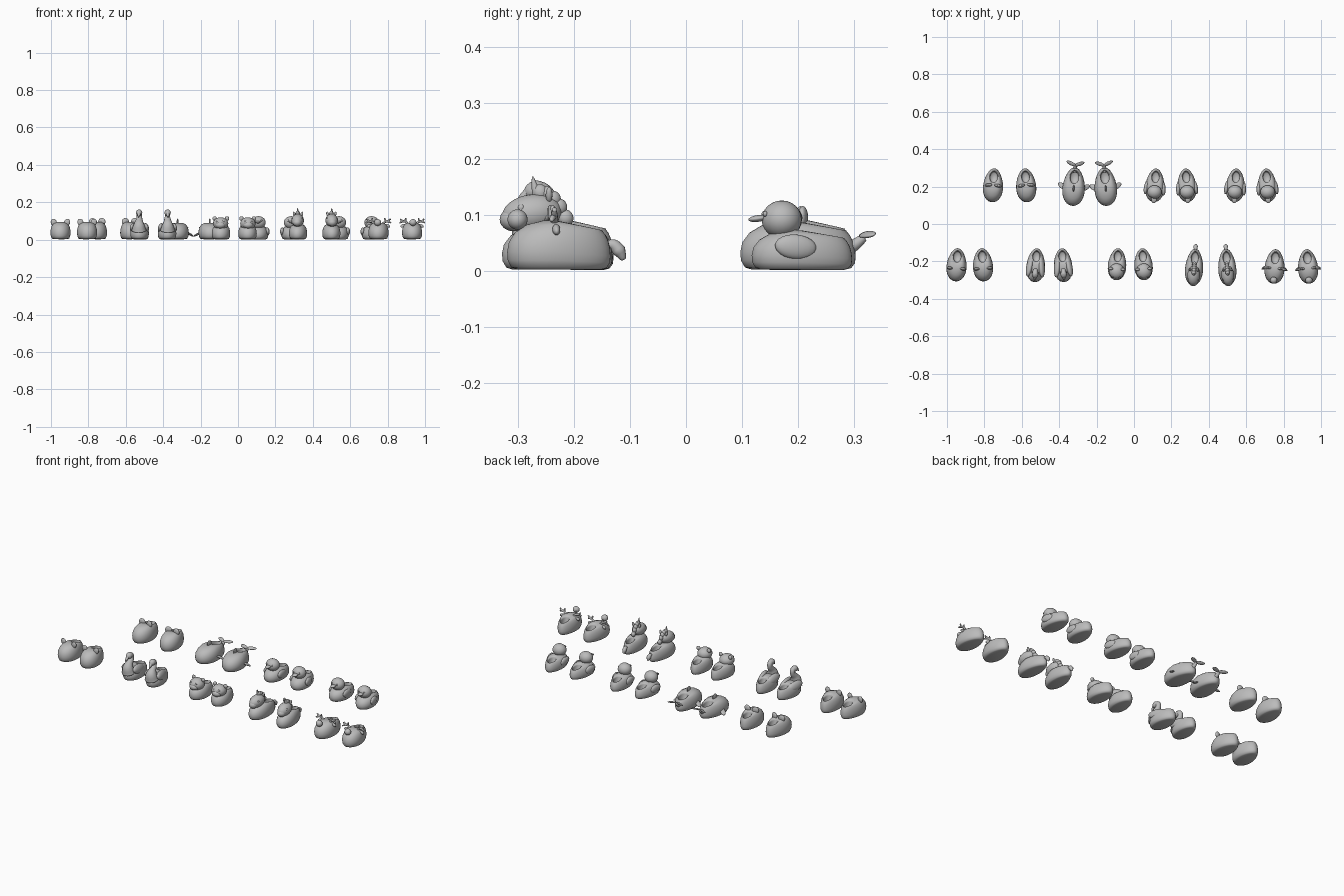
import bpy
import bmesh
from math import sin, cos, pi, radians
from mathutils import Vector, Matrix, Euler

cube = bpy.data.objects.get("Cube")
if cube:
    bpy.data.objects.remove(cube)

grey = bpy.data.materials.new("soft_grey")
grey.use_nodes = True
grey.diffuse_color = (0.5, 0.5, 0.5, 1)
grey.node_tree.nodes["Principled BSDF"].inputs["Base Color"].default_value = (0.5, 0.5, 0.5, 1)


def place(bm, name, pair):
    """Put the same part on both slippers of a pair, toes turned slightly out."""
    bmesh.ops.recalc_face_normals(bm, faces=bm.faces)
    mesh = bpy.data.meshes.new(name)
    bm.to_mesh(mesh)
    bm.free()
    mesh.materials.append(grey)
    for p in mesh.polygons:
        p.use_smooth = True
    kind, xs, y = pair
    for side, x, turn in (("right", xs[0], -4), ("left", xs[1], 4)):
        ob = bpy.data.objects.new(f"{kind}_{side}_{name}", mesh)
        bpy.context.collection.objects.link(ob)
        ob.matrix_world = Matrix.Translation((x, y, 0)) @ Matrix.Rotation(radians(turn), 4, "Z")


def loft(bm, rings):
    """Skin a list of vertex rings and close both ends."""
    n = len(rings[0])
    rows = [[bm.verts.new(p) for p in r] for r in rings]
    for a, b in zip(rows, rows[1:]):
        for i in range(n):
            bm.faces.new((a[i], a[(i + 1) % n], b[(i + 1) % n], b[i]))
    bm.faces.new(rows[0])
    bm.faces.new(rows[-1])


def slipper(pair, sx=1, sy=1, sz=1):
    # centre y, half length, half width, height: sole, upper, opening, footbed
    profile = [
        (0, .072, .038, .003), (0, .082, .046, .007), (0, .088, .051, .020),
        (0, .089, .053, .036), (.001, .087, .052, .054), (.005, .080, .048, .072),
        (.012, .068, .041, .086), (.024, .051, .033, .094), (.038, .038, .027, .095),
        (.042, .032, .023, .093), (.043, .029, .021, .085), (.043, .028, .021, .045),
        (.043, .022, .016, .035)]
    rings = []
    for yc, hl, hw, z in profile:
        ring = []
        for i in range(40):
            a = 2 * pi * i / 40
            y = yc + hl * sin(a)
            ring.append((hw * cos(a) * (1 - 1.8 * y) * sx, y * sy,
                         z * (1 - 2.4 * max(y + .01, 0)) * sz))
        rings.append(ring)
    bm = bmesh.new()
    loft(bm, rings)
    place(bm, "body", pair)


def blob(pair, name, loc, size, rot=(0, 0, 0), both=False):
    """Ellipsoid part, optionally mirrored across the slipper."""
    bm = bmesh.new()
    for s in ((1, -1) if both else (1,)):
        m = (Matrix.Translation((loc[0] * s, loc[1], loc[2]))
             @ Euler((radians(rot[0]), radians(rot[1] * s), radians(rot[2] * s))).to_matrix().to_4x4()
             @ Matrix.Diagonal((*size, 1)))
        bmesh.ops.create_uvsphere(bm, u_segments=20, v_segments=12, radius=1, matrix=m)
    place(bm, name, pair)


def tube(pair, name, pts, radii, both=False, smooth=4):
    """Tapered round tube along a smoothed path."""
    ctrl = [(Vector(p), r) for p, r in zip(pts, radii)]
    path = []
    for i in range(len(ctrl) - 1):
        p0, p1 = ctrl[max(i - 1, 0)][0], ctrl[i][0]
        p2, p3 = ctrl[i + 1][0], ctrl[min(i + 2, len(ctrl) - 1)][0]
        for k in range(smooth):
            t = k / smooth
            q = .5 * (2 * p1 + (p2 - p0) * t + (2 * p0 - 5 * p1 + 4 * p2 - p3) * t ** 2
                      + (3 * p1 - p0 - 3 * p2 + p3) * t ** 3)
            path.append((q, ctrl[i][1] * (1 - t) + ctrl[i + 1][1] * t))
    path.append(ctrl[-1])
    bm = bmesh.new()
    for s in ((1, -1) if both else (1,)):
        rings = []
        for i, (p, r) in enumerate(path):
            d = path[min(i + 1, len(path) - 1)][0] - path[max(i - 1, 0)][0]
            u = d.cross(Vector((.1, 1, .1) if abs(d.normalized().x) > .7 else (1, 0, 0))).normalized()
            v = d.cross(u).normalized()
            ring = [p + r * (u * cos(2 * pi * k / 12) + v * sin(2 * pi * k / 12)) for k in range(12)]
            rings.append([(q.x * s, q.y, q.z) for q in ring])
        loft(bm, rings)
    place(bm, name, pair)


# Plain round slippers with small ears
bear = ("bear", (-.948, -.808), -.218)
slipper(bear)
blob(bear, "ears", (.036, -.02, .093), (.016, .008, .019), (0, 15, 0), True)

# Slippers with broad upright ears
mouse = ("mouse", (-.753, -.577), .207)
slipper(mouse, 1, 1.02)
blob(mouse, "ears", (.025, 0, .096), (.020, .009, .020), (0, 15, -10), True)

# Swan: S-curved neck, bill and folded wings
swan = ("swan", (-.525, -.38), -.215)
slipper(swan, .92, .96, .85)
tube(swan, "neck", [(0, -.058, .05), (0, -.064, .075), (0, -.052, .10), (0, -.036, .122),
                    (0, -.038, .142), (0, -.056, .147)],
     [.040, .031, .020, .014, .014, .015])
blob(swan, "head", (0, -.054, .144), (.017, .021, .017), (20, 0, 0))
tube(swan, "bill", [(0, -.066, .140), (0, -.078, .130), (0, -.087, .119)], [.010, .007, .002])
blob(swan, "wings", (.033, -.015, .062), (.016, .055, .026), (-10, -15, 10), True)

# Hippo: round head with muzzle, ears and eyes
hippo = ("hippo", (-.09, .05), -.215)
slipper(hippo, .92, .96, .85)
blob(hippo, "head", (0, -.038, .086), (.041, .042, .034))
blob(hippo, "muzzle", (0, -.066, .078), (.026, .020, .018))
blob(hippo, "ears", (.033, -.026, .113), (.012, .008, .012), (0, 20, 0), True)
blob(hippo, "eyes", (.017, -.069, .099), (.006, .005, .006), (0, 0, 0), True)

# Unicorn: long head, horn, mane and tail
unicorn = ("unicorn", (.322, .498), -.23)
slipper(unicorn, .90, 1.11, .88)
blob(unicorn, "head", (0, -.045, .103), (.034, .054, .034), (8, 0, 0))
blob(unicorn, "muzzle", (0, -.078, .092), (.024, .025, .021))
tube(unicorn, "horn", [(0, -.034, .130), (0, -.040, .150), (0, -.044, .169)], [.010, .006, .001])
blob(unicorn, "ears", (.020, -.016, .136), (.007, .006, .014), (0, 15, 0), True)
for i in range(5):
    t = i / 4
    blob(unicorn, f"mane_curl_{i}", (0, -.030 + .045 * t, .140 - .045 * t * t),
         (.012, .014, .015), (20, 0, 0))
blob(unicorn, "eyes", (.026, -.066, .113), (.004, .006, .006), (0, 0, 0), True)
tube(unicorn, "tail", [(0, .085, .045), (0, .100, .047), (0, .111, .036), (0, .119, .020)],
     [.006, .010, .012, .004])

# Reindeer: ball nose, ears and branching antlers
deer = ("reindeer", (.752, .93), -.227)
slipper(deer, 1, 1.04, .96)
blob(deer, "nose", (0, -.074, .092), (.019, .018, .018))
tube(deer, "antler_stems", [(.020, -.010, .082), (.036, -.010, .096), (.052, -.012, .100),
                            (.064, -.012, .111)], [.007, .006, .006, .004], True)
tube(deer, "antler_branches", [(.036, -.010, .094), (.036, -.012, .106), (.033, -.014, .116)],
     [.006, .005, .003], True)
tube(deer, "antler_tips", [(.050, -.012, .098), (.060, -.016, .094), (.068, -.018, .090)],
     [.005, .005, .003], True)
blob(deer, "ears", (.048, -.008, .074), (.015, .007, .009), (0, 20, 0), True)

# Whale: side flippers, back fin and tail flukes
whale = ("whale", (-.322, -.152), .200)
slipper(whale, 1.12, 1.16, .95)
blob(whale, "flippers", (.064, .0, .030), (.027, .014, .005), (0, 28, 35), True)
blob(whale, "back_fin", (0, -.010, .096), (.005, .018, .017), (-25, 0, 0))
tube(whale, "tail_stalk", [(0, .080, .040), (0, .100, .046), (0, .118, .060)], [.018, .011, .007])
blob(whale, "flukes", (.023, .123, .065), (.027, .011, .005), (25, 0, 22), True)

# Duckling and chick: ball head, beak and wings
for kind, xs in (("duckling", (.112, .282)), ("chick", (.542, .712))):
    bird = (kind, xs, .207)
    slipper(bird, .95, 1.01, .78)
    blob(bird, "head", (0, -.036, .092), (.039, .036, .034))
    blob(bird, "beak", (0, -.078, .094), (.014, .018, .006), (8, 0, 0))
    blob(bird, "wings", (.046, -.014, .043), (.012, .038, .022), (-6, 0, 6), True)
    blob(bird, "eyes", (.018, -.067, .102), (.005, .004, .005), (0, 0, 0), True)
